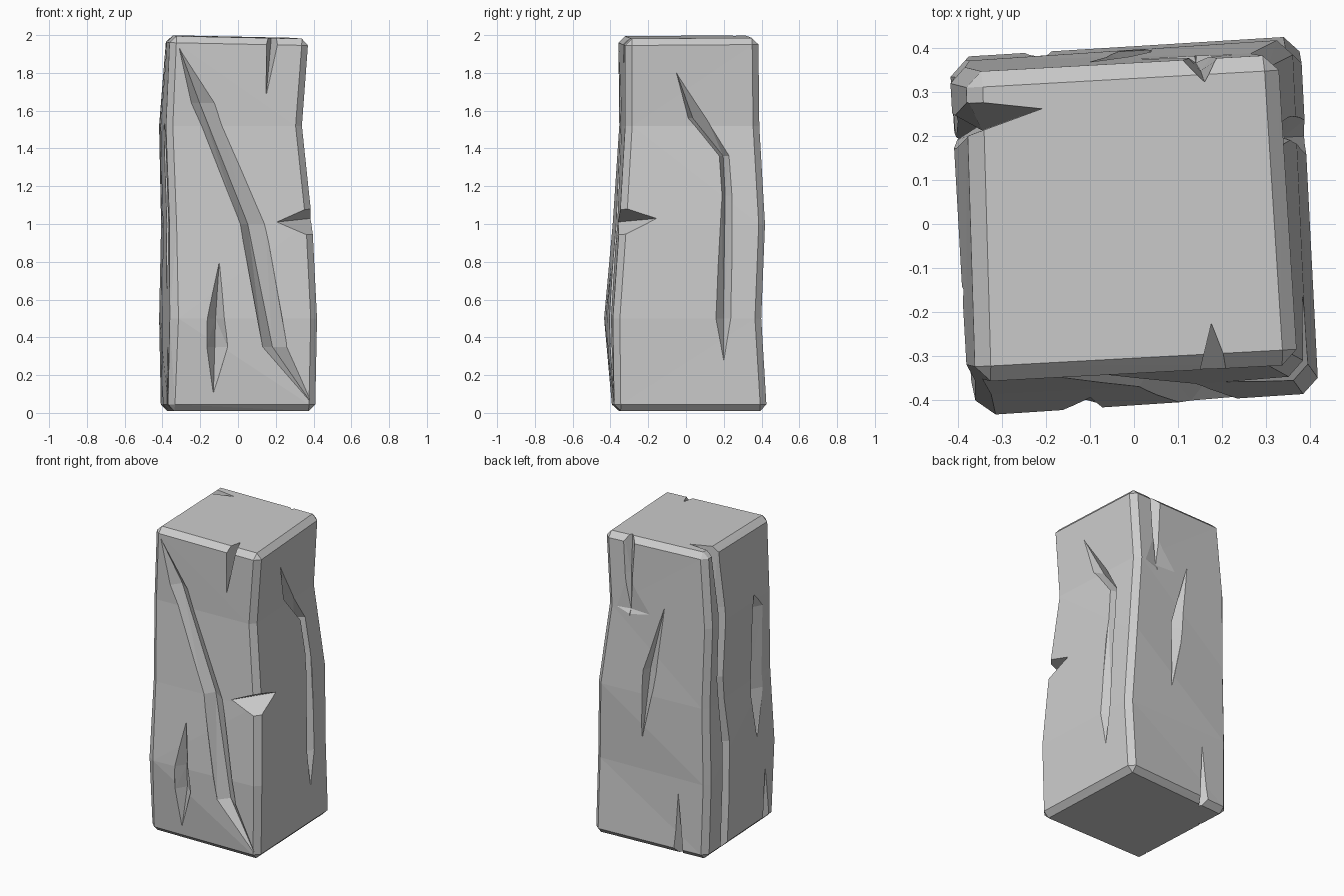
import bpy, bmesh
from mathutils import Vector

if "Cube" in bpy.data.objects:
    bpy.data.objects.remove(bpy.data.objects["Cube"])

# Block cross-sections: (z, front-left, front-right, back-right, back-left)
RINGS = [
    (0.01, (-0.37, -0.39), (0.41, -0.38), (0.375, 0.43), (-0.41, 0.38)),
    (0.50, (-0.35, -0.435), (0.42, -0.385), (0.38, 0.40), (-0.42, 0.37)),
    (1.00, (-0.36, -0.39), (0.395, -0.35), (0.36, 0.42), (-0.41, 0.37)),
    (1.52, (-0.38, -0.355), (0.34, -0.32), (0.30, 0.39), (-0.42, 0.355)),
    (1.99, (-0.36, -0.36), (0.375, -0.32), (0.33, 0.385), (-0.38, 0.345)),
]
TOP_TILT = (0.005, -0.01, -0.005, 0.01)
FACES = {"front": 0, "right": 1, "back": 2, "left": 3}


def make_object(name, bm):
    bmesh.ops.recalc_face_normals(bm, faces=bm.faces)
    mesh = bpy.data.meshes.new(name)
    bm.to_mesh(mesh)
    bm.free()
    obj = bpy.data.objects.new(name, mesh)
    bpy.context.collection.objects.link(obj)
    return obj


# Stone block with chamfered edges
bm = bmesh.new()
rings = []
for z, *corners in RINGS:
    rings.append([bm.verts.new((x, y, z + (TOP_TILT[i] if z > 1.9 else 0)))
                  for i, (x, y) in enumerate(corners)])
bm.faces.new(rings[0][::-1])
bm.faces.new(rings[-1])
for a, b in zip(rings, rings[1:]):
    for i in range(4):
        j = (i + 1) % 4
        bm.faces.new((a[i], a[j], b[j], b[i]))
bm.normal_update()
sharp = [e for e in bm.edges if e.calc_face_angle(0) > 0.8]
bmesh.ops.bevel(bm, geom=sharp, offset=0.035, segments=1, affect='EDGES', profile=0.5)
bmesh.ops.triangulate(bm, faces=bm.faces)
block = make_object("stone_block", bm)


def surface(face, u, z):
    """Point, in-face direction and outward normal on a side of the block."""
    i = FACES[face]
    j, axis = (i + 1) % 4, i % 2
    zc = min(max(z, RINGS[0][0]), RINGS[-1][0])
    for lo, hi in zip(RINGS, RINGS[1:]):
        if zc <= hi[0]:
            break
    k = (zc - lo[0]) / (hi[0] - lo[0])
    p = Vector(lo[i + 1]).lerp(Vector(hi[i + 1]), k)
    q = Vector(lo[j + 1]).lerp(Vector(hi[j + 1]), k)
    d = (q - p).normalized()
    s = p + (q - p) * ((u - p[axis]) / (q[axis] - p[axis]))
    return Vector((s.x, s.y, z)), Vector((d.y, -d.x, 0))


def crack(name, face, stations):
    """V-groove cutter; stations are (z, low side, deepest, high side, depth) or a tip (z, u)."""
    bm = bmesh.new()
    sections = []
    for st in stations:
        z, lo, mid, hi, depth = st if len(st) == 5 else (st[0], st[1] - .003, st[1], st[1] + .003, .002)
        sec = []
        for u, out in ((lo, .1), (lo, .004), (mid, -depth), (hi, .004), (hi, .1)):
            p, n = surface(face, u, z)
            sec.append(bm.verts.new(p + n * out))
        sections.append(sec)
    bm.faces.new(sections[0])
    bm.faces.new(sections[-1])
    for a, b in zip(sections, sections[1:]):
        for i in range(5):
            j = (i + 1) % 5
            bm.faces.new((a[i], a[j], b[j], b[i]))
    bmesh.ops.triangulate(bm, faces=bm.faces)
    return make_object(name, bm)


cutters = [
    # Front: long diagonal crack, short crack, top notch
    crack("front_long_crack", "front", [
        (1.93, -.31), (1.64, -.25, -.20, -.12, .06), (1.0, .01, .055, .145, .065),
        (0.35, .13, .185, .26, .06), (0.05, .39)]),
    crack("front_short_crack", "front", [
        (.79, -.10), (.5, -.165, -.115, -.07, .06), (.35, -.165, -.12, -.055, .06), (.11, -.13)]),
    crack("front_top_notch", "front", [(2.06, .15, .19, .235, .13), (1.69, .15)]),
    # Right: bent crack
    crack("right_crack", "right", [
        (1.8, -.05), (1.56, .01, .04, .11, .06), (1.36, .175, .2, .23, .06),
        (1.15, .19, .21, .245, .05), (.5, .155, .2, .24, .05), (.28, .2)]),
    # Back: top notch with a dent below, middle crack, bottom notch
    crack("back_top_notch", "back", [
        (2.06, .10, .16, .20, .06), (1.75, .12, .15, .18, .03),
        (1.52, -.04, .14, .26, .015), (1.48, .14)]),
    crack("back_crack", "back", [
        (1.58, -.10), (1.15, -.06, .02, .04, .06), (.72, .04)]),
    crack("back_bottom_notch", "back", [(-.05, -.26, -.22, -.18, .06), (.4, -.21)]),
    # Left: full-height crack, wide crack, bottom notch
    crack("left_long_crack", "left", [
        (2.06, .20, .265, .29, .19), (1.6, .17, .21, .25, .06), (1.15, .19, .22, .26, .05),
        (.7, .12, .15, .2, .05), (-.05, .14, .18, .22, .05)]),
    crack("left_wide_crack", "left", [
        (1.56, -.15), (1.45, -.25, -.16, -.13, .05), (.9, -.27, -.17, -.13, .06), (.6, -.2)]),
    crack("left_bottom_notch", "left", [(-.05, -.34, -.29, -.25, .05), (.35, -.29)]),
]

# Chipped wedge on the front-right edge
bm = bmesh.new()
for p in ((.20, -.366, 1.01), (.388, -.15, 1.03), (.46, -.42, 1.15), (.46, -.42, .87)):
    bm.verts.new(p)
bmesh.ops.convex_hull(bm, input=bm.verts)
cutters.append(make_object("edge_chip", bm))

# Carve everything and drop the cutters
bpy.context.view_layer.objects.active = block
for c in cutters:
    mod = block.modifiers.new(c.name, 'BOOLEAN')
    mod.operation = 'DIFFERENCE'
    mod.solver = 'EXACT'
    mod.object = c
    c.hide_render = True
    bpy.ops.object.modifier_apply(modifier=mod.name)
    bpy.data.objects.remove(c)
